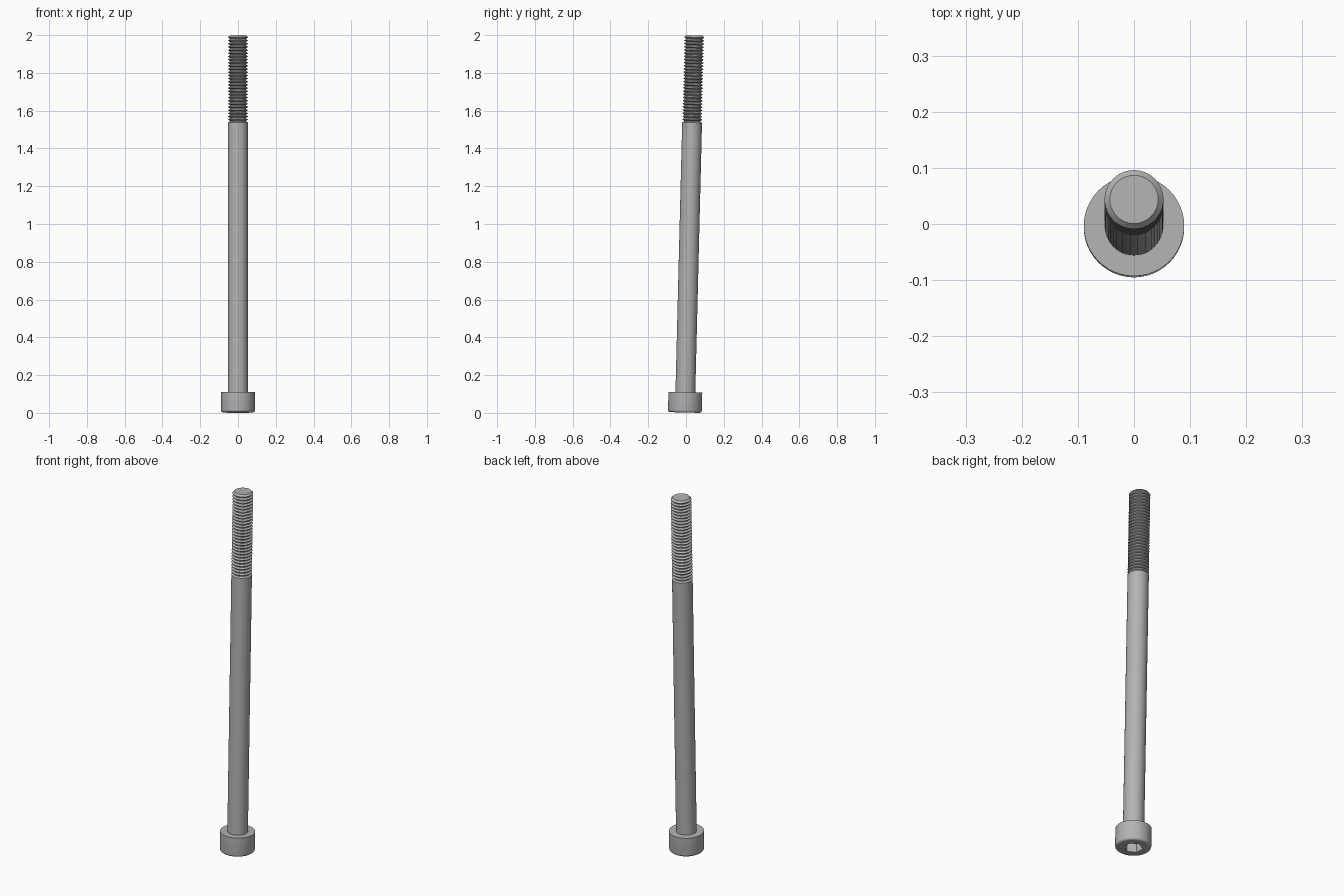
import bpy, bmesh, math

if "Cube" in bpy.data.objects:
    bpy.data.objects.remove(bpy.data.objects["Cube"])

SEG = 48
SHANK_R, ROOT_R, HEAD_R = 0.0525, 0.043, 0.0895
HEAD_H, THREAD_Z, LENGTH = 0.107, 1.535, 1.997
TILT = math.radians(-1.43)

steel = bpy.data.materials.new("grey steel")
steel.use_nodes = True
steel.diffuse_color = (0.45, 0.45, 0.45, 1)
steel.node_tree.nodes["Principled BSDF"].inputs["Base Color"].default_value = (0.45, 0.45, 0.45, 1)


def hexagonal(apothem, angle):
    """Distance from the axis to the side of a hexagon."""
    sector = math.pi / 3
    return apothem / math.cos((angle + sector / 2) % sector - sector / 2)


def lathe(name, profile):
    """Revolve (radius, height, shape) points; closes both ends with a flat face."""
    bm = bmesh.new()
    rings = []
    for radius, z, shape in profile:
        ring = []
        for i in range(SEG):
            a = 2 * math.pi * i / SEG
            r = hexagonal(radius, a) if shape == "hex" else radius
            ring.append(bm.verts.new((r * math.cos(a), r * math.sin(a), z)))
        rings.append(ring)
    for low, high in zip(rings, rings[1:]):
        for i in range(SEG):
            j = (i + 1) % SEG
            bm.faces.new((low[i], low[j], high[j], high[i]))
    bm.faces.new(rings[0][::-1])
    bm.faces.new(rings[-1])
    bmesh.ops.recalc_face_normals(bm, faces=bm.faces)
    mesh = bpy.data.meshes.new(name)
    bm.to_mesh(mesh)
    bm.free()
    mesh.materials.append(steel)
    obj = bpy.data.objects.new(name, mesh)
    bpy.context.collection.objects.link(obj)
    # The whole bolt leans slightly backwards
    obj.rotation_euler.x = TILT
    obj.location = (0, -0.006, 0.002)
    bpy.ops.object.select_all(action="DESELECT")
    obj.select_set(True)
    bpy.context.view_layer.objects.active = obj
    bpy.ops.object.shade_smooth_by_angle(angle=math.radians(25))
    return obj


# Cylindrical head with hexagonal socket underneath and a rounded lower rim
rim = 0.012
head = [(0.042, 0.053, "hex"), (0.042, 0, "hex")]
for step in range(5):
    a = step / 4 * math.pi / 2
    head.append((HEAD_R - rim + rim * math.sin(a), rim - rim * math.cos(a), "round"))
head += [(HEAD_R, HEAD_H, "round"), (SHANK_R, HEAD_H, "round")]
lathe("socket_head", head)

# Plain shank
lathe("shank", [(SHANK_R, HEAD_H, "round"), (SHANK_R, THREAD_Z, "round")])

# Threaded end: repeated V grooves, then a chamfered tip
turns = 27
chamfer = 0.01
pitch = (LENGTH - chamfer - THREAD_Z) / turns
thread = []
for i in range(turns):
    z = THREAD_Z + i * pitch
    thread += [(SHANK_R, z, "round"),
               (ROOT_R, z + pitch * 0.35, "round"),
               (ROOT_R, z + pitch * 0.55, "round"),
               (SHANK_R, z + pitch * 0.9, "round")]
thread += [(SHANK_R, LENGTH - chamfer, "round"), (ROOT_R, LENGTH, "round")]
lathe("threaded_end", thread)
